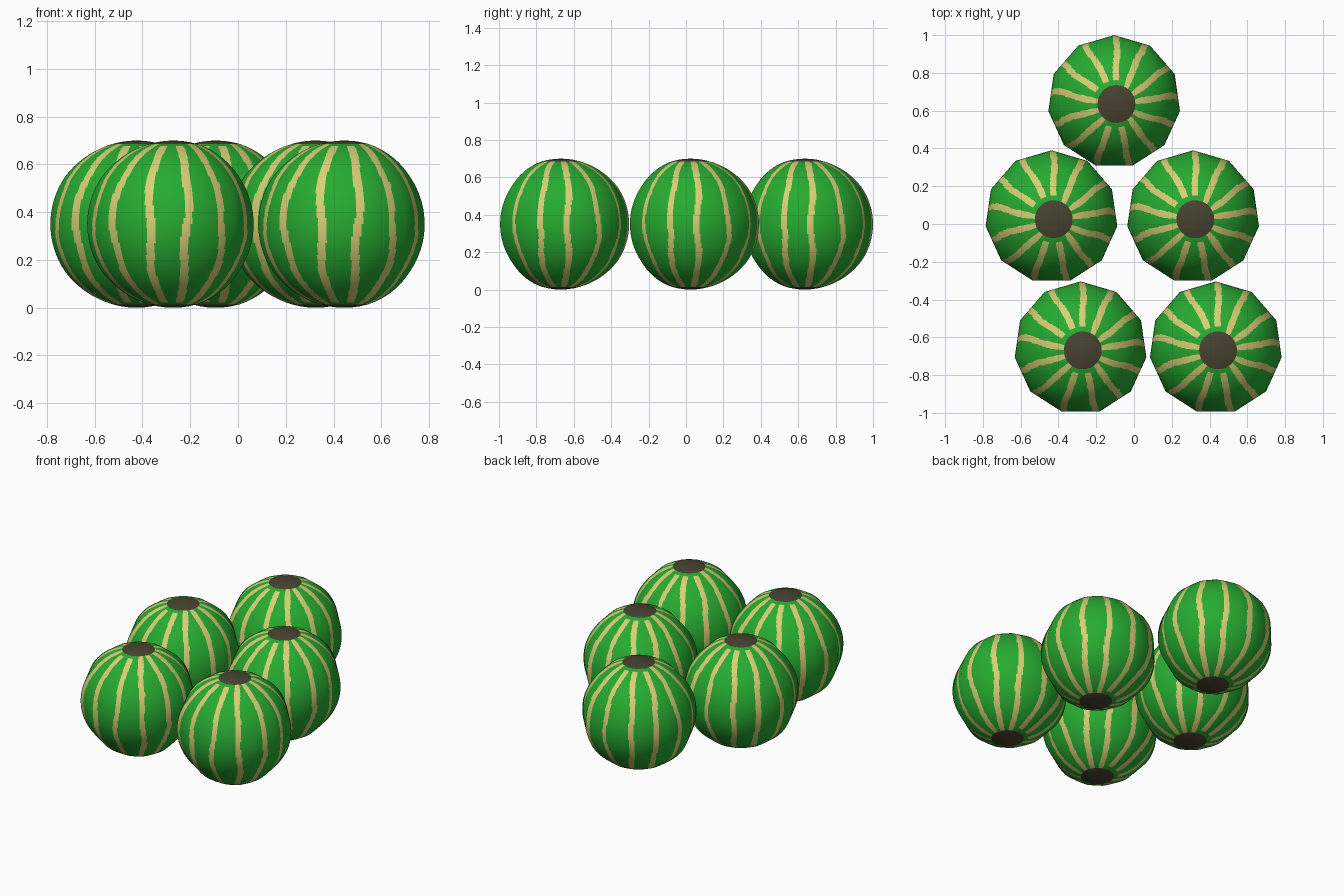
import bpy, math
from mathutils import Vector

if "Cube" in bpy.data.objects:
    bpy.data.objects.remove(bpy.data.objects["Cube"])

SIDES, SUB, RINGS = 11, 28, 40      # eleven flat sides, split finely for the stripes
COLS = SIDES * SUB
R, H = 0.352, 0.35                  # corner radius and half height
CAP = math.radians(16.5)            # dark patch size at both poles
OFF = Vector((0.012, -0.013))       # the patches sit slightly off centre
STRIPES, PHASE = 13, 5.3


def material(name, rgb):
    m = bpy.data.materials.new(name)
    m.diffuse_color = (*rgb, 1)
    m.use_nodes = True
    m.node_tree.nodes["Principled BSDF"].inputs["Base Color"].default_value = m.diffuse_color
    return m


mats = [material("green_rind", (0.020, 0.41, 0.030)),
        material("pale_yellow_stripe", (0.68, 0.63, 0.18)),
        material("dark_brown_end", (0.066, 0.058, 0.031))]

# ring angles from the top: three inside each dark patch, the rest between
inner = [CAP * i / 3 for i in range(1, 4)]
mid = [CAP + (math.pi - 2 * CAP) * i / (RINGS - 6) for i in range(1, RINGS - 6)]
thetas = inner + mid + [math.pi - t for t in reversed(inner)]


def point(theta, col):
    a = math.pi / 2 + 2 * math.pi * col / COLS
    local = ((col % SUB) / SUB - 0.5) * 2 * math.pi / SIDES
    flat = math.cos(math.pi / SIDES) / math.cos(local)
    # near the poles the section turns round and shifts to the patch centre
    p = min(theta, math.pi - theta)
    w = max(0.0, min(1.0, (math.radians(55) - p) / (math.radians(55) - CAP)))
    r = R * math.sin(theta) * (flat + (1 - flat) * w * w)
    return (r * math.cos(a) + OFF.x * w, r * math.sin(a) + OFF.y * w,
            H + H * math.cos(theta))


def face_colour(theta, col):
    p = min(theta, math.pi - theta)
    if p < CAP:
        return 2
    a = 90 + 360 * col / COLS
    step = 360 / STRIPES
    k = round((a - PHASE) / step) % STRIPES
    wobble = 1.3 * math.sin(3 * theta + 2.4 * k) + 0.9 * math.sin(7 * theta + 1.7 * k)
    d = (a - PHASE - wobble + step / 2) % step - step / 2
    half = min(7.0, math.degrees(0.0175 / (R * math.sin(theta))))
    start = CAP + math.radians(2.0 + 2.0 * math.sin(5.1 * k))
    return 1 if abs(d) < half and p > start else 0


# melon mesh: top pole, rings, bottom pole
verts = [(OFF.x, OFF.y, 2 * H)]
verts += [point(t, c) for t in thetas for c in range(COLS)]
verts.append((OFF.x, OFF.y, 0))
last, n = len(verts) - 1, len(thetas)
faces, colours = [], []
for c in range(COLS):
    d = (c + 1) % COLS
    faces.append((0, 1 + c, 1 + d))
    colours.append(2)
    for i in range(n - 1):
        u, v = 1 + i * COLS, 1 + (i + 1) * COLS
        faces.append((u + c, v + c, v + d, u + d))
        colours.append(face_colour((thetas[i] + thetas[i + 1]) / 2, c + 0.5))
    b = 1 + (n - 1) * COLS
    faces.append((last, b + d, b + c))
    colours.append(2)

mesh = bpy.data.meshes.new("melon")
mesh.from_pydata(verts, [], faces)
for m in mats:
    mesh.materials.append(m)
mesh.polygons.foreach_set("material_index", colours)
mesh.polygons.foreach_set("use_smooth", [True] * len(faces))
mesh.update()
# round shading over the flat sides
mesh.normals_split_custom_set_from_vertices(
    [(Vector(v) - Vector((0, 0, H))).normalized() for v in verts])

# five identical melons
for name, x, y in (("melon_back", -0.105, 0.648),
                   ("melon_middle_left", -0.437, 0.038),
                   ("melon_middle_right", 0.313, 0.038),
                   ("melon_front_left", -0.283, -0.656),
                   ("melon_front_right", 0.433, -0.656)):
    ob = bpy.data.objects.new(name, mesh)
    ob.location = (x, y, 0)
    bpy.context.collection.objects.link(ob)
